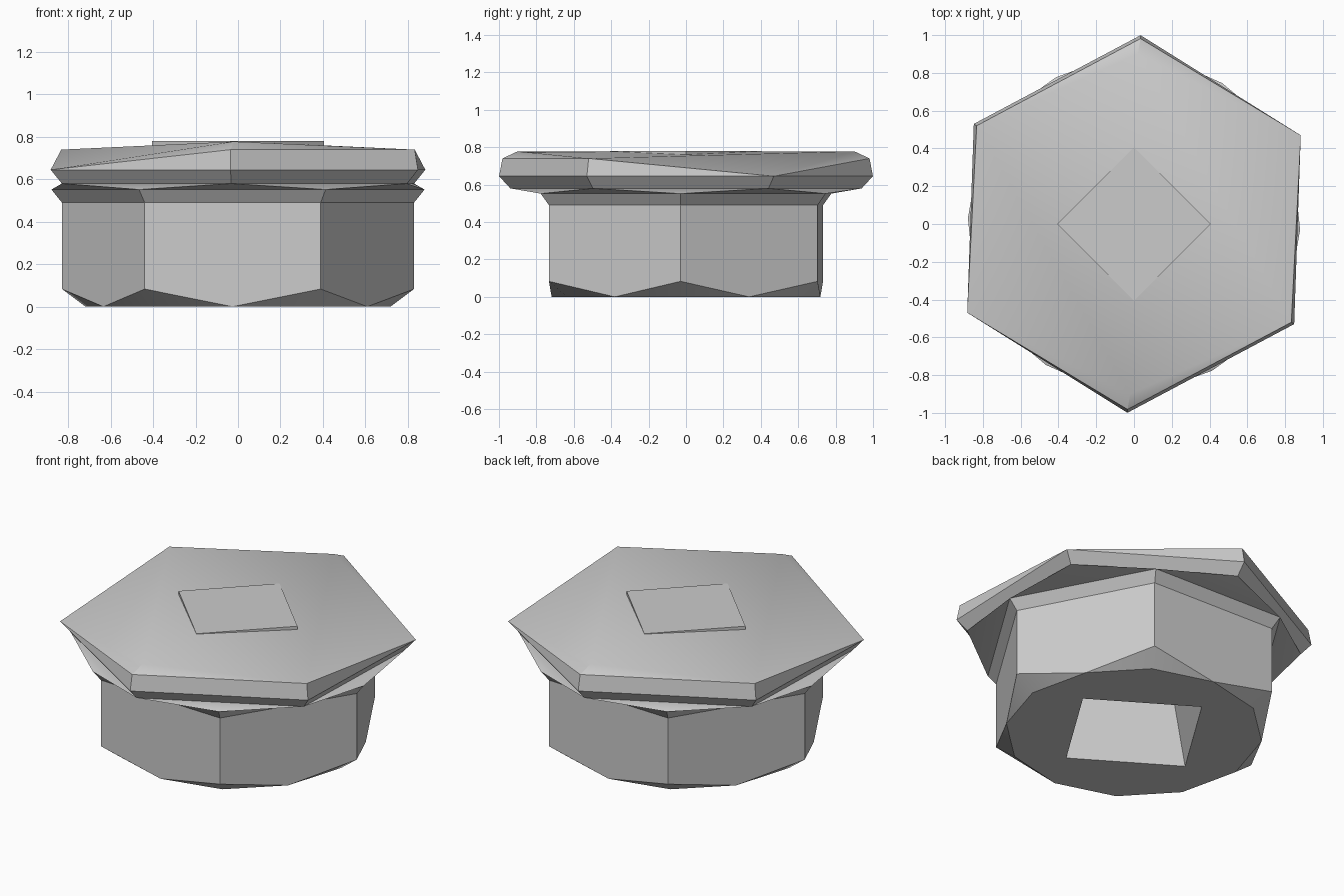
import bpy
import bmesh
from math import cos, sin, pi, radians

cube = bpy.data.objects.get("Cube")
if cube:
    bpy.data.objects.remove(cube, do_unlink=True)

steel = bpy.data.materials.new("grey_steel")
steel.use_nodes = True
steel.diffuse_color = (0.6, 0.6, 0.6, 1)
steel.node_tree.nodes["Principled BSDF"].inputs["Base Color"].default_value = (0.6, 0.6, 0.6, 1)


def ring(radius, z, sides=6, turn=-2):
    """Corner points of a regular polygon; turn is the first corner's angle."""
    return [(radius * cos(radians(turn) + 2 * pi * i / sides),
             radius * sin(radians(turn) + 2 * pi * i / sides), z) for i in range(sides)]


def solid(name, points):
    """Convex faceted solid wrapped around the given rings of points."""
    bm = bmesh.new()
    for p in points:
        bm.verts.new(p)
    hull = bmesh.ops.convex_hull(bm, input=bm.verts)
    loose = [v for v in hull["geom_interior"] if isinstance(v, bmesh.types.BMVert)]
    bmesh.ops.delete(bm, geom=loose, context="VERTS")
    bmesh.ops.dissolve_limit(bm, angle_limit=radians(0.5), verts=bm.verts, edges=bm.edges)
    bmesh.ops.recalc_face_normals(bm, faces=bm.faces)
    mesh = bpy.data.meshes.new(name)
    bm.to_mesh(mesh)
    bm.free()
    mesh.materials.append(steel)
    obj = bpy.data.objects.new(name, mesh)
    bpy.context.collection.objects.link(obj)
    return obj


# Hexagonal body with chamfered lower corners
body_r = 0.83
flat_r = body_r * cos(pi / 6)
body = solid("hex_body", ring(flat_r, 0, 12) + ring(body_r, 0.083) + ring(body_r, 0.49))

# Square socket with a bevelled mouth, sunk into the underside
cutter = solid("socket_cutter", ring(0.49, -0.06, 4, 13) + ring(0.35, 0.06, 4, 13)
               + ring(0.35, 0.45, 4, 13))
cutter.hide_render = True
cut = body.modifiers.new("socket", "BOOLEAN")
cut.operation = "DIFFERENCE"
cut.solver = "EXACT"
cut.object = cutter
bpy.context.view_layer.objects.active = body
bpy.ops.object.modifier_apply(modifier=cut.name)
bpy.data.objects.remove(cutter, do_unlink=True)

# Flared collar and the twisted neck that meets the plate
collar = solid("flared_collar", ring(body_r, 0.49) + ring(0.88, 0.552))
neck = solid("twisted_neck", ring(0.88, 0.552) + ring(0.94, 0.58, 6, 28))

# Hexagonal plate: two opposite corners stay low, and a ridge runs front to back
rim = ring(0.982, 0.74, 6, 28)
high_corners = [p for i, p in enumerate(rim) if i % 3]
ridge = [(0.02, 0.9, 0.778), (-0.02, -0.9, 0.778)]
plate = solid("hex_plate", ring(0.94, 0.58, 6, 28) + ring(1.0, 0.645, 6, 28)
              + high_corners + ridge)

# Square pad just breaking through the top
pad = solid("square_pad", ring(0.405, 0.7, 4, 0) + ring(0.405, 0.78, 4, 0))

for obj in (body, collar, neck, plate, pad):
    bpy.ops.object.select_all(action="DESELECT")
    obj.select_set(True)
    bpy.context.view_layer.objects.active = obj
    bpy.ops.object.shade_smooth_by_angle(angle=radians(30))
